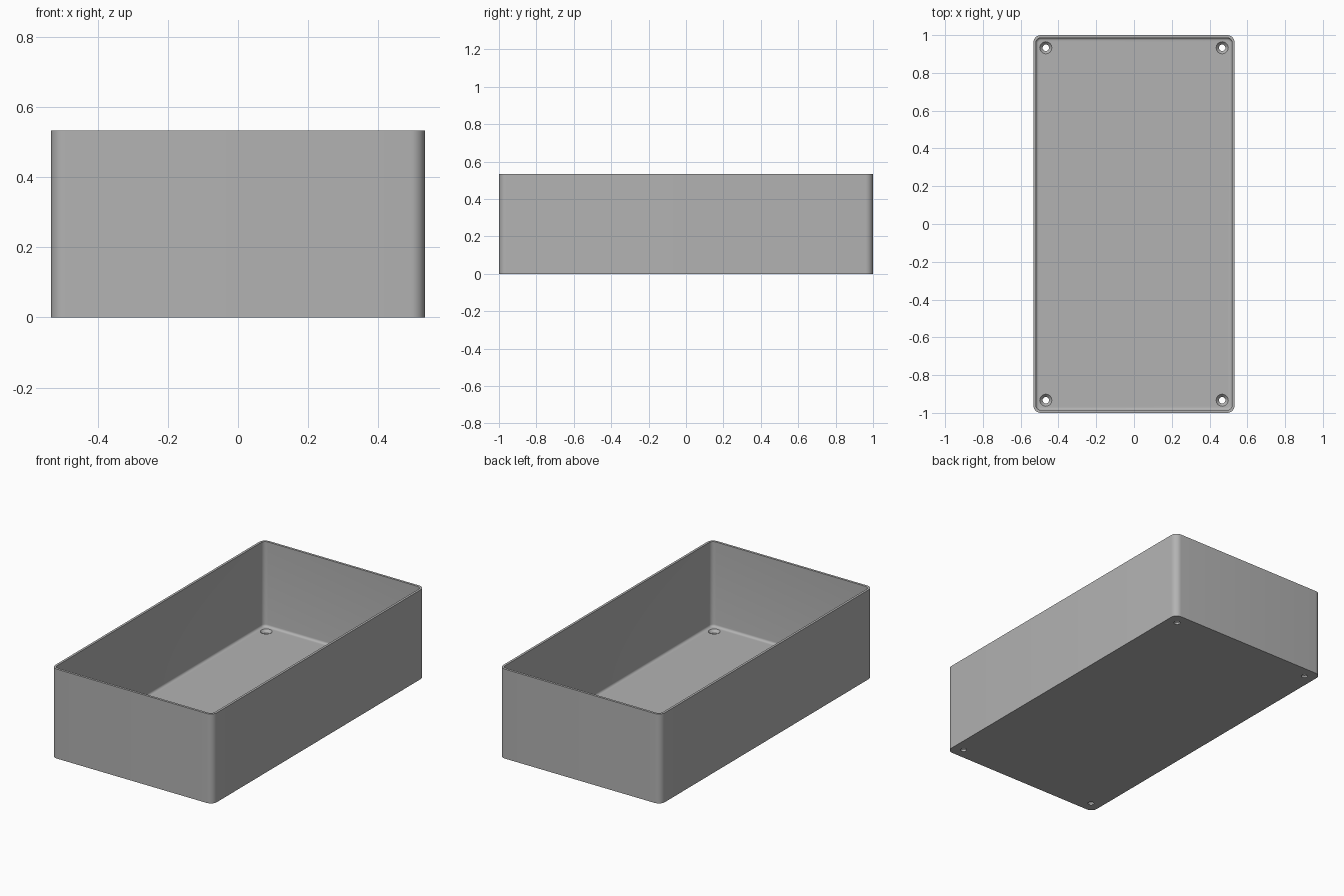
import bpy
import bmesh
from math import cos, sin, pi

cube = bpy.data.objects.get("Cube")
if cube:
    bpy.data.objects.remove(cube, do_unlink=True)

HALF_X, HALF_Y, HEIGHT = 0.533, 1.0, 0.533
CORNER, WALL, FLOOR, FILLET = 0.04, 0.014, 0.027, 0.014
HOLE_X, HOLE_Y, HOLE_R, SINK_R = 0.467, 0.933, 0.017, 0.032

grey = bpy.data.materials.new("plain grey")
grey.use_nodes = True
colour = (0.45, 0.45, 0.45, 1)
grey.diffuse_color = colour
grey.node_tree.nodes["Principled BSDF"].inputs["Base Color"].default_value = colour


def rounded_loop(bm, inset, z, steps=8):
    """Rounded rectangle of vertices, inset from the outer wall."""
    radius = CORNER - inset
    cx, cy = HALF_X - CORNER, HALF_Y - CORNER
    verts = []
    for quarter, (sx, sy) in enumerate([(1, 1), (-1, 1), (-1, -1), (1, -1)]):
        for i in range(steps + 1):
            a = (quarter + i / steps) * pi / 2
            verts.append(bm.verts.new((sx * cx + radius * cos(a), sy * cy + radius * sin(a), z)))
    return verts


def circle_loop(bm, x, y, radius, z, steps=32):
    return [bm.verts.new((x + radius * cos(2 * pi * i / steps),
                          y + radius * sin(2 * pi * i / steps), z)) for i in range(steps)]


def loft(bm, loops):
    """Skin the loops in order and cap both ends."""
    for a, b in zip(loops, loops[1:]):
        for i in range(len(a)):
            j = (i + 1) % len(a)
            bm.faces.new((a[i], a[j], b[j], b[i]))
    bm.faces.new(loops[0][::-1])
    bm.faces.new(loops[-1])


def make_object(name, bm):
    bmesh.ops.recalc_face_normals(bm, faces=bm.faces)
    mesh = bpy.data.meshes.new(name)
    bm.to_mesh(mesh)
    bm.free()
    mesh.materials.append(grey)
    obj = bpy.data.objects.new(name, mesh)
    bpy.context.collection.objects.link(obj)
    return obj


# Open box: up the outside, over the rim, down to a filleted floor
bm = bmesh.new()
profile = [(0, 0), (0, HEIGHT), (WALL, HEIGHT)]
for i in range(6):
    a = i / 5 * pi / 2
    profile.append((WALL + FILLET * (1 - cos(a)), FLOOR + FILLET * (1 - sin(a))))
loft(bm, [rounded_loop(bm, inset, z) for inset, z in profile])
box = make_object("open_box", bm)

# Countersunk screw holes in the four floor corners
bm = bmesh.new()
for sx in (-1, 1):
    for sy in (-1, 1):
        stages = [(HOLE_R, -0.02), (HOLE_R, FLOOR - 0.016), (SINK_R, FLOOR), (SINK_R, FLOOR + 0.005)]
        loft(bm, [circle_loop(bm, sx * HOLE_X, sy * HOLE_Y, r, z) for r, z in stages])
cutter = make_object("screw_hole_cutter", bm)
cutter.hide_render = True

cut = box.modifiers.new("screw_holes", 'BOOLEAN')
cut.operation = 'DIFFERENCE'
cut.solver = 'EXACT'
cut.object = cutter

bpy.ops.object.select_all(action='DESELECT')
box.select_set(True)
bpy.context.view_layer.objects.active = box
bpy.ops.object.modifier_apply(modifier=cut.name)
bpy.data.objects.remove(cutter, do_unlink=True)
bpy.ops.object.shade_smooth_by_angle(angle=pi / 6)
